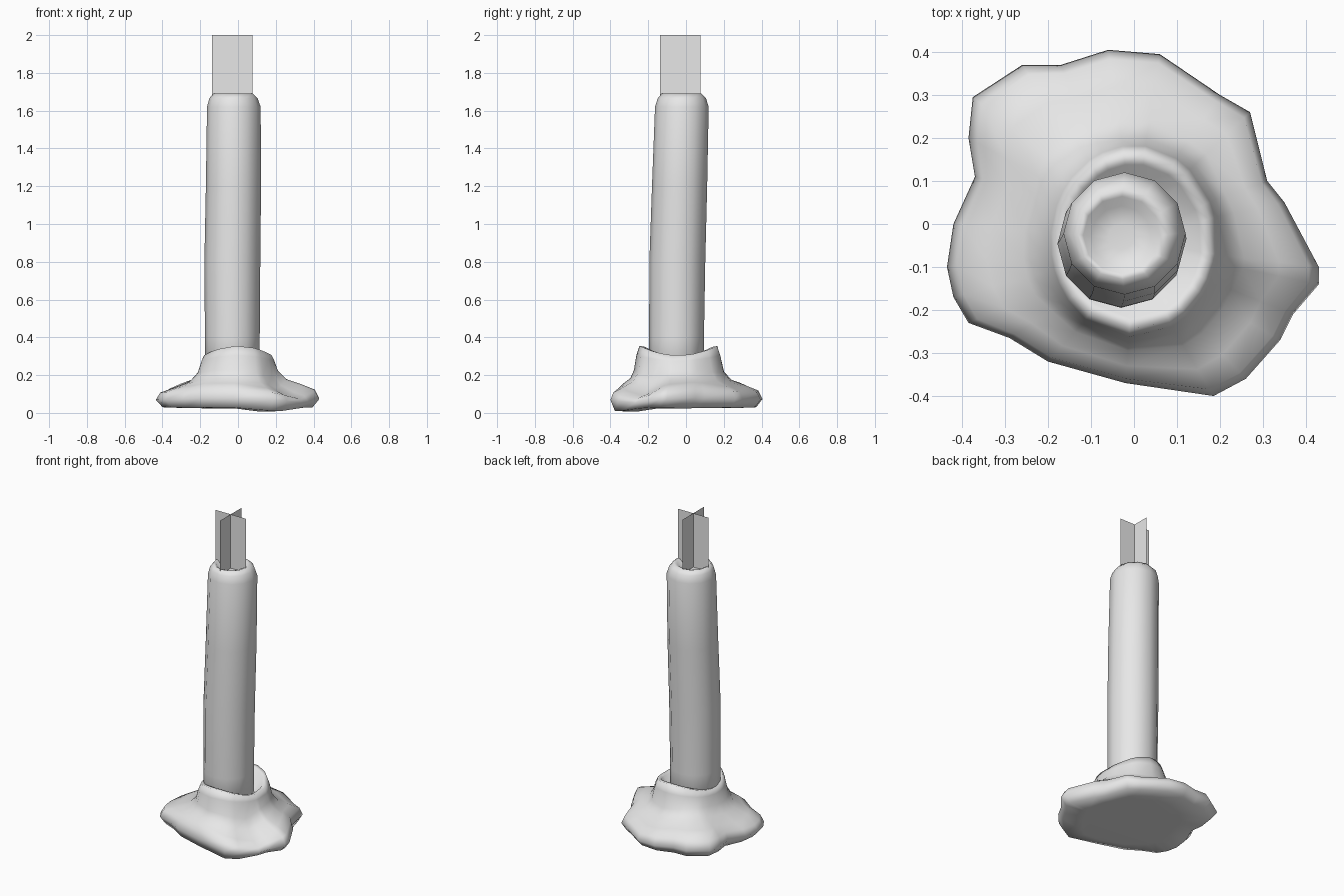
import bpy, bmesh, math
from mathutils import Vector

cube = bpy.data.objects.get("Cube")
if cube:
    bpy.data.objects.remove(cube)

wax = bpy.data.materials.new("pale grey wax")
wax.use_nodes = True
grey = (0.8, 0.8, 0.8, 1)
wax.diffuse_color = grey
wax.node_tree.nodes["Principled BSDF"].inputs["Base Color"].default_value = grey


def finish(name, bm, smooth=True):
    """Turn a bmesh into a named object."""
    if smooth:
        bmesh.ops.recalc_face_normals(bm, faces=bm.faces)
    mesh = bpy.data.meshes.new(name)
    bm.to_mesh(mesh)
    bm.free()
    mesh.materials.append(wax)
    obj = bpy.data.objects.new(name, mesh)
    bpy.context.scene.collection.objects.link(obj)
    for poly in mesh.polygons:
        poly.use_smooth = smooth
    return obj


def loft(name, rings):
    """Skin a stack of closed rings and cap both ends."""
    bm = bmesh.new()
    rows = [[bm.verts.new(p) for p in ring] for ring in rings]
    count = len(rows[0])
    for low, high in zip(rows, rows[1:]):
        for i in range(count):
            j = (i + 1) % count
            bm.faces.new((low[i], low[j], high[j], high[i]))
    bm.faces.new(rows[0][::-1])
    bm.faces.new(rows[-1])
    return finish(name, bm)


# Candle stick: slightly bent, rounded rim and a shallow melted bowl
SIDES = 12
stations = [  # centre x, centre y, z, radius
    (-0.03, -0.05, 0.1, 0.145), (-0.03, -0.05, 0.4, 0.145),
    (-0.03, -0.046, 0.8, 0.148), (-0.024, -0.034, 1.2, 0.146),
    (-0.022, -0.022, 1.62, 0.142), (-0.024, -0.022, 1.665, 0.128),
    (-0.026, -0.024, 1.69, 0.105), (-0.028, -0.026, 1.685, 0.09),
    (-0.03, -0.028, 1.665, 0.07), (-0.03, -0.03, 1.66, 0.03),
]


def circle(cx, cy, z, r):
    turn = math.tau / SIDES
    return [(cx + r * math.cos(i * turn), cy + r * math.sin(i * turn), z)
            for i in range(SIDES)]


loft("candle_stick", [circle(*s) for s in stations])

# Melted wax pool: irregular outline blended into a collar round the stick
outline = [
    (0.43, -0.1), (0.35, 0.05), (0.31, 0.1), (0.27, 0.26), (0.2, 0.3),
    (0.06, 0.395), (-0.06, 0.405), (-0.17, 0.37), (-0.26, 0.37),
    (-0.375, 0.295), (-0.385, 0.2), (-0.37, 0.11), (-0.42, 0),
    (-0.435, -0.1), (-0.42, -0.17), (-0.385, -0.23), (-0.29, -0.265),
    (-0.2, -0.32), (-0.02, -0.37), (0.185, -0.4), (0.26, -0.36),
    (0.34, -0.27), (0.37, -0.21), (0.43, -0.14),
]
levels = [  # blend from collar to outline, height, wobble, collar scale
    (0.3, 0.025, 0, 1), (0.85, 0.03, 0, 1), (1, 0.075, 0.2, 1),
    (0.9, 0.12, 0.4, 1), (0.6, 0.147, 0.5, 1), (0.25, 0.175, 0.4, 1),
    (0.06, 0.22, 0.3, 1), (0, 0.29, 0.6, 0.97), (0, 0.33, 1, 0.9),
    (0, 0.325, 1, 0.78), (0, 0.25, 0, 0.6),
]
middle = Vector((0, -0.04))


def pool_ring(blend, height, wobble, scale):
    ring = []
    for point in outline:
        edge = Vector(point)
        ray = edge - middle
        a = math.atan2(ray.y, ray.x)
        collar = middle + Vector((0.2 * math.cos(a), 0.23 * math.sin(a))) * scale
        p = collar.lerp(edge, blend)
        z = height
        if scale < 1:
            z -= 0.025 * wobble * math.cos(2 * a)      # low at both sides
        else:
            z += 0.03 * wobble * math.sin(3 * a + 1)   # soft lumps
            # Hollow beside the long drip, and its sagging tip
            z -= 0.09 * wobble * math.exp(-((a + 0.6) / 0.3) ** 2)
            if height < 0.05:
                z -= 0.02 * math.exp(-((a + 1) / 0.4) ** 2)
        ring.append((p.x, p.y, z))
    return ring


loft("melted_wax_pool", [pool_ring(*level) for level in levels])

# Flame: two crossed upright cards
for name, axis in (("flame_card_across", Vector((1, 0, 0))),
                   ("flame_card_along", Vector((0, 1, 0)))):
    bm = bmesh.new()
    base = Vector((-0.03, -0.03, 0))
    corners = [(-1, 1.66), (1, 1.66), (1, 2), (-1, 2)]
    bm.faces.new([bm.verts.new(base + axis * 0.107 * side + Vector((0, 0, z)))
                  for side, z in corners])
    finish(name, bm, smooth=False)
